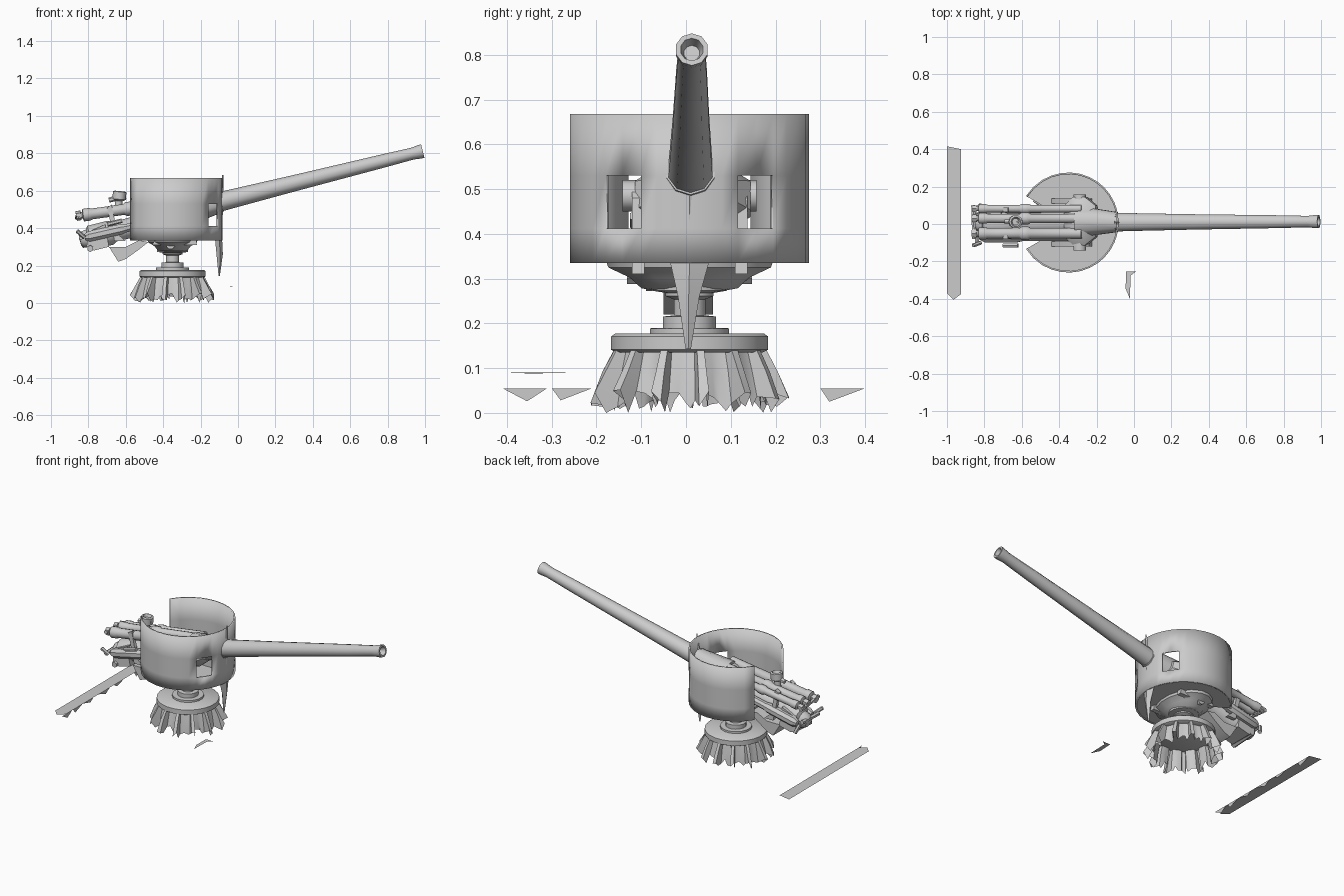
import bpy, bmesh, math, random
from mathutils import Vector

if "Cube" in bpy.data.objects:
    bpy.data.objects.remove(bpy.data.objects["Cube"])
random.seed(4)
CX, CY = -0.35, 0.008          # pivot of the mount


def finish(name, bm, recalc=True):
    if recalc:
        bmesh.ops.recalc_face_normals(bm, faces=bm.faces)
    me = bpy.data.meshes.new(name)
    bm.to_mesh(me)
    bm.free()
    ob = bpy.data.objects.new(name, me)
    bpy.context.collection.objects.link(ob)
    return ob


def lathe(name, p0, p1, profile, n=12, flat=1.0):
    """Revolve (radius, t) around the line p0-p1; flat squashes the second axis."""
    p0, p1 = Vector(p0), Vector(p1)
    d = p1 - p0
    u = Vector((0, 1, 0)) if abs(d.normalized().y) < 0.9 else Vector((1, 0, 0))
    v = d.cross(u).normalized()
    u = v.cross(d).normalized()
    bm = bmesh.new()
    rings = []
    for r, t in profile:
        rings.append([bm.verts.new(p0 + d * t + u * r * math.cos(a) + v * r * flat * math.sin(a))
                      for a in (2 * math.pi * (i + .5) / n for i in range(n))])
    for a, b in zip(rings, rings[1:]):
        for i in range(n):
            bm.faces.new((a[i], a[(i + 1) % n], b[(i + 1) % n], b[i]))
    bm.faces.new(rings[0])
    bm.faces.new(rings[-1])
    return finish(name, bm)


def tube(name, p0, p1, r0, r1=None, n=12):
    return lathe(name, p0, p1, [(r0, 0), (r1 or r0, 1)], n)


def plate(name, outline, y0, y1):
    """Extrude an x-z outline from y0 to y1."""
    bm = bmesh.new()
    f = bm.faces.new([bm.verts.new((x, y0, z)) for x, z in outline])
    ext = bmesh.ops.extrude_face_region(bm, geom=[f])
    bmesh.ops.translate(bm, vec=(0, y1 - y0, 0),
                        verts=[g for g in ext['geom'] if isinstance(g, bmesh.types.BMVert)])
    return finish(name, bm)


def sheet(name, faces):
    bm = bmesh.new()
    for f in faces:
        bm.faces.new([bm.verts.new(p) for p in f])
    return finish(name, bm)


# Curved gun shield with two sight windows
half = [8, 16, 24, 34, 44.4, 54, 65, 76, 87, 98, 110, 122, 135, 148]
angs = [-a for a in reversed(half)] + [0] + half
zs = [0.335, 0.412, 0.53, 0.668]
R = 0.263


def rim(a, z, r=R):
    a = math.radians(a)
    return (CX + r * math.cos(a), CY + r * math.sin(a), z)


bm = bmesh.new()
grid = [[bm.verts.new(rim(a, z)) for z in zs] for a in angs]
for i in range(len(angs) - 1):
    mid = abs(angs[i] + angs[i + 1]) / 2
    for j in range(3):
        if j == 1 and 24 < mid < 44.4:
            continue
        bm.faces.new((grid[i][j], grid[i + 1][j], grid[i + 1][j + 1], grid[i][j + 1]))
shield = finish("gun_shield", bm)
mod = shield.modifiers.new("thickness", 'SOLIDIFY')
mod.thickness, mod.offset = 0.009, 0

# Shield floor, open in a V at the back
bm = bmesh.new()
bm.faces.new([bm.verts.new(rim(a, 0.338, R - 0.003)) for a in angs]
             + [bm.verts.new((-0.42, CY + y, 0.338)) for y in (0.05, -0.05)])
finish("shield_floor", bm)

# Front spike running down the shield
bm = bmesh.new()
rings = []
for x, y, z, w, t in [(-.08, .008, .685, .003, .004), (-.087, .008, .6, .015, .012),
                      (-.10, .008, .335, .043, .022), (-.095, .006, .26, .024, .02),
                      (-.1, .005, .143, .006, .004)]:
    rings.append([bm.verts.new(p) for p in
                  ((x + t * .7, y, z), (x, y + w, z), (x - t, y, z), (x, y - w, z))])
for a, b in zip(rings, rings[1:]):
    for i in range(4):
        bm.faces.new((a[i], a[(i + 1) % 4], b[(i + 1) % 4], b[i]))
bm.faces.new(rings[0])
bm.faces.new(rings[-1])
finish("front_spike", bm)

# Barrel with bore, and the sleeve behind the shield
lathe("barrel", (-.12, .01, .535), (.988, .013, .812),
      [(.053, 0), (.05, .1), (.043, .4), (.036, .8), (.032, .95), (.037, .985), (.037, 1),
       (.026, 1), (.018, .97)], 10)
tube("barrel_sleeve", (-.30, .012, .49), (-.09, .01, .542), .088, .056, 10)
lathe("cradle_head", (-.36, .015, .46), (-.2, .015, .5),
      [(.10, 0), (.14, .25), (.14, .65), (.09, 1)], 8, .62)

# Breech below, recoil cylinders above
lathe("breech", (-.845, .0, .335), (-.3, .01, .47),
      [(.03, 0), (.045, .03), (.05, .08), (.068, .1), (.068, .3), (.055, .34), (.06, 1)], 12)
for y, dz, r in [(.082, 0, .025), (.03, .008, .03), (-.05, .004, .034)]:
    lathe("recoil_cylinder", (-.85, y, .462 + dz), (-.28, y, .545 + dz * .3),
          [(r * .5, 0), (r * .5, .03), (r, .04), (r, .1), (r * .85, .12), (r * .85, .42),
           (r * 1.1, .44), (r * 1.1, .5), (r * .85, .52), (r * .85, 1)], 10)
    tube("recoil_end_nut", (-.865, y, .46 + dz), (-.84, y, .464 + dz), r * .75, n=6)
for y in (.075, -.07):
    lathe("lower_cylinder", (-.82, y, .35), (-.33, y, .46),
          [(.018, 0), (.03, .05), (.03, .4), (.024, .45), (.024, 1)], 8)
    plate("cylinder_bracket", [(-.70, .51), (-.675, .525), (-.645, .37), (-.60, .33), (-.66, .33)],
          y - .01, y + .012)

# Sight knob, breech handles and levers
lathe("sight_knob", (-.64, .012, .51), (-.632, .012, .598),
      [(.02, 0), (.02, .4), (.036, .5), (.036, .95), (.026, 1), (.018, .8)], 10)
tube("knob_arm", (-.69, .012, .55), (-.6, .012, .572), .014, n=6)
for p0, p1, r in [((-.84, .06, .355), (-.84, -.1, .35), .013),
                  ((-.82, -.1, .35), (-.86, -.115, .385), .011),
                  ((-.79, -.09, .29), (-.79, .07, .30), .018),
                  ((-.84, .08, .35), (-.82, .1, .30), .012),
                  ((-.855, -.08, .47), (-.86, .1, .455), .012),
                  ((-.70, -.115, .42), (-.62, -.115, .44), .012)]:
    tube("breech_handle", p0, p1, r, n=6)
plate("breech_block", [(-.81, .30), (-.80, .38), (-.71, .42), (-.69, .30), (-.77, .28)], -.075, .07)

# Rear chute under the breech
plate("rear_chute", [(-.69, .30), (-.64, .22), (-.60, .235), (-.53, .285), (-.48, .325),
                     (-.53, .335), (-.60, .30)], -.05, .06)

# Carriage cheeks, trunnions and turning platform
for s in (-1, 1):
    y = CY + s * .115
    plate("carriage_cheek", [(-.46, .31), (-.22, .31), (-.24, .48), (-.29, .52), (-.34, .5)],
          y - .014, y + .014)
    tube("trunnion", (-.29, y, .485), (-.29, y + s * .035, .485), .035, n=10)
    tube("platform_lug", (-.36, CY + s * .11, .31), (-.36, CY + s * .14, .31), .024, n=8)
lathe("turning_platform", (CX, CY, .272), (CX, CY, .338),
      [(.075, 0), (.11, .1), (.135, .45), (.185, .8), (.19, 1)], 16, .72).rotation_euler = (0, 0, 0)

# Pedestal column with stepped collars
lathe("pedestal_column", (CX, CY, .165), (CX, CY, .285),
      [(.09, 0), (.09, .2), (.06, .21), (.06, .42), (.036, .44), (.036, .74), (.055, .8),
       (.055, .86), (.085, .9), (.085, 1)], 16)
lathe("base_plate", (CX, CY, .135), (CX, CY, .177),
      [(.165, 0), (.177, .15), (.177, .85), (.168, 1)], 24)

# Ribbed skirt with a ragged foot
N = 13
bm = bmesh.new()
cols = []
for k in range(N):
    for off, top, foot in [(-.40, .146, .166), (-.15, .15, .172), (-.10, .172, .222),
                           (.10, .172, .222), (.15, .15, .172), (.40, .146, .166)]:
        a = 2 * math.pi * (k + off + .3) / N
        zf = random.uniform(.012, .052)
        fr = foot + random.uniform(-.004, .006)
        cols.append([bm.verts.new((CX + r * math.cos(a), CY + r * math.sin(a), z))
                     for r, z in ((top, .14), ((top + fr) / 2, .092), (fr, zf))])
for a, b in zip(cols, cols[1:] + cols[:1]):
    for j in range(2):
        bm.faces.new((a[j], b[j], b[j + 1], a[j + 1]))
# hanging shards along the foot
for i in range(0, len(cols), 3):
    p, q = cols[i][2], cols[(i + 1) % len(cols)][2]
    m = (p.co + q.co) / 2
    bm.faces.new((p, q, bm.verts.new((m.x, m.y, random.uniform(0, .015)))))
finish("base_skirt", bm)

# Loose ground strip at the back with a ragged edge
zt = .055
shards = [(-.41, -.31, -.355, .026), (-.30, -.21, -.28, .028), (-.2, -.1, -.13, .035),
          (-.05, .06, .02, .03), (.1, .2, .13, .036), (.30, .40, .32, .025)]
sheet("ground_strip", [[(-1, -.37, zt), (-.965, -.405, zt), (-.925, -.375, zt),
                        (-.925, .40, zt), (-1, .415, zt)]]
      + [[(-.925, a, zt), (-.925, b, zt), (-.925, m, z)] for a, b, m, z in shards])

# Small loose scrap
sheet("ground_scrap", [[(-.042, -.255, .09), (.01, -.255, .09), (-.018, -.275, .09),
                        (-.022, -.40, .09), (-.045, -.345, .088)]])

bpy.ops.object.select_all(action='SELECT')
bpy.context.view_layer.objects.active = shield
bpy.ops.object.shade_smooth_by_angle(angle=math.radians(38))
